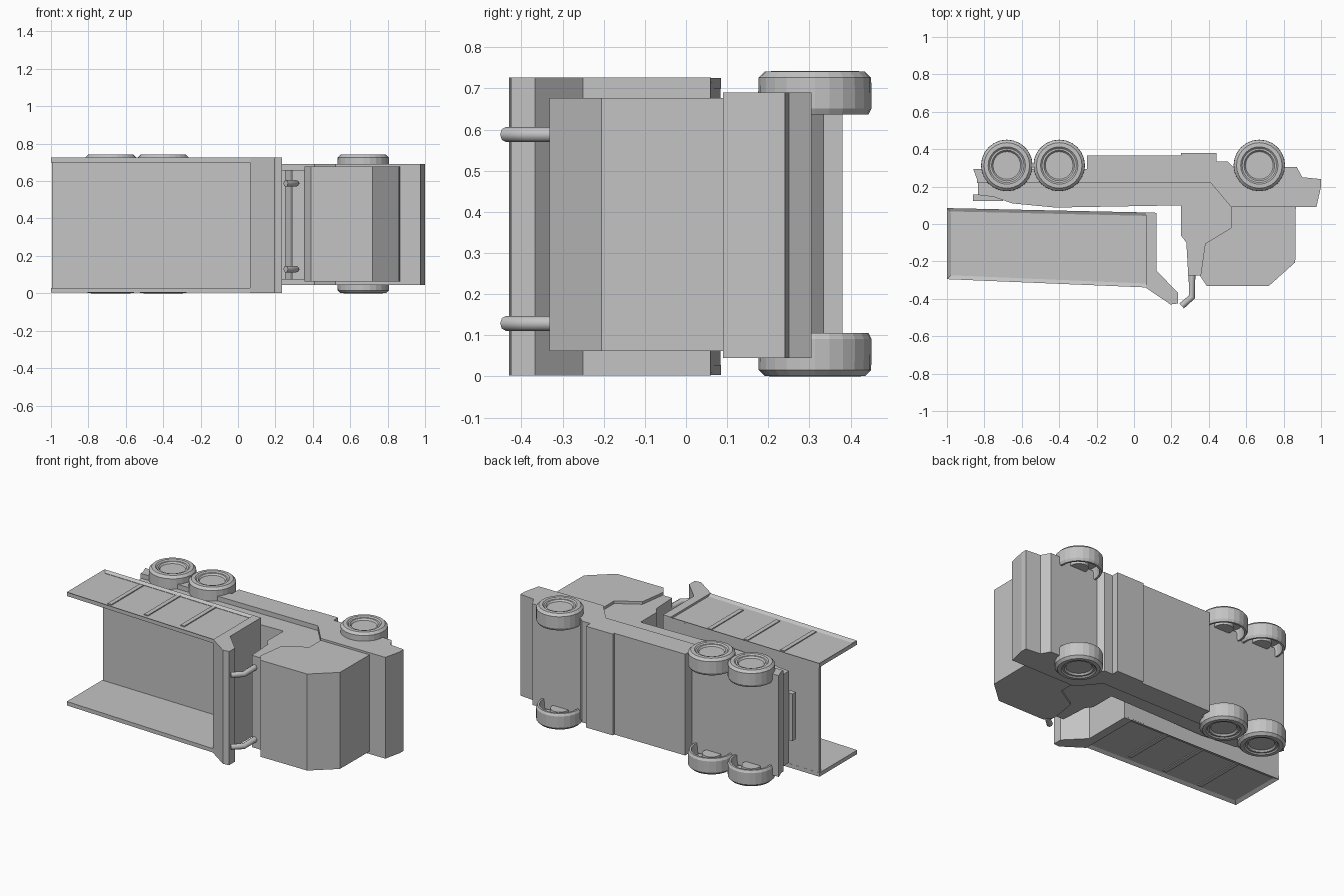
import bpy, bmesh, math
from mathutils import Vector

cube = bpy.data.objects.get("Cube")
if cube:
    bpy.data.objects.remove(cube, do_unlink=True)

grey = bpy.data.materials.new("plain grey")
grey.use_nodes = True
grey.diffuse_color = (0.55, 0.55, 0.55, 1)
grey.node_tree.nodes["Principled BSDF"].inputs["Base Color"].default_value = grey.diffuse_color


def finish(name, bm):
    bmesh.ops.recalc_face_normals(bm, faces=bm.faces)
    mesh = bpy.data.meshes.new(name)
    bm.to_mesh(mesh)
    bm.free()
    mesh.materials.append(grey)
    ob = bpy.data.objects.new(name, mesh)
    bpy.context.collection.objects.link(ob)
    return ob


def slab(name, points, low, high, recess=0):
    """Extrude an x-y side profile across the truck; recess = +1/-1 sinks a panel in that side."""
    bm = bmesh.new()
    face = bm.faces.new([bm.verts.new((x, y, low)) for x, y in points])
    new = bmesh.ops.extrude_face_region(bm, geom=[face])["geom"]
    bmesh.ops.translate(bm, vec=(0, 0, high - low),
                        verts=[v for v in new if isinstance(v, bmesh.types.BMVert)])
    bmesh.ops.recalc_face_normals(bm, faces=bm.faces)
    if recess:
        side = [f for f in bm.faces if f.normal.z * recess > 0.9]
        bmesh.ops.inset_region(bm, faces=side, thickness=0.03, depth=-0.012)
    return finish(name, bm)


def box(name, x0, x1, y0, y1, low, high):
    return slab(name, [(x0, y0), (x1, y0), (x1, y1), (x0, y1)], low, high)


def lathe(name, profile, centre, side, steps=24):
    """Spin (radius, height) points about the wheel axis."""
    bm = bmesh.new()
    verts = [bm.verts.new((r, 0, h * side)) for r, h in profile]
    edges = [bm.edges.new(pair) for pair in zip(verts, verts[1:])]
    bmesh.ops.spin(bm, geom=verts + edges, cent=(0, 0, 0), axis=(0, 0, 1),
                   angle=math.tau, steps=steps)
    bmesh.ops.remove_doubles(bm, verts=bm.verts, dist=0.0005)
    ob = finish(name, bm)
    ob.location = centre
    return ob


def pipe(name, path, radius):
    curve = bpy.data.curves.new(name, "CURVE")
    curve.dimensions = "3D"
    curve.bevel_depth = radius
    curve.bevel_resolution = 2
    curve.use_fill_caps = True
    line = curve.splines.new("POLY")
    line.points.add(len(path) - 1)
    for point, co in zip(line.points, path):
        point.co = (*co, 1)
    curve.materials.append(grey)
    ob = bpy.data.objects.new(name, curve)
    bpy.context.collection.objects.link(ob)
    return ob


# Chassis with bumper, underbody tank and rear tail
slab("chassis", [(-0.84, 0.22), (0.41, 0.22), (0.52, 0.09), (0.975, 0.09), (1, 0.2),
                 (1, 0.24), (0.9, 0.25), (0.87, 0.305), (0.53, 0.305), (0.5, 0.335),
                 (0.44, 0.335), (0.44, 0.38), (0.25, 0.38), (0.25, 0.365),
                 (-0.25, 0.365), (-0.25, 0.295), (-0.86, 0.295), (-0.84, 0.24)], 0.045, 0.69)
slab("frame", [(-0.835, 0.23), (-0.835, 0.155), (-0.75, 0.145), (-0.65, 0.11),
               (-0.42, 0.088), (0.26, 0.1), (0.26, 0.23)], 0.075, 0.66)
box("rear_hitch", -0.86, -0.7, 0.122, 0.157, 0.22, 0.52)

# Cab: narrower back section and full-width front section
slab("cab_back", [(0.25, 0.23), (0.25, -0.06), (0.28, -0.1), (0.29, -0.275),
                  (0.4, -0.275), (0.6, -0.02), (0.6, 0.1), (0.45, 0.23)], 0.075, 0.66)
slab("cab", [(0.52, 0.1), (0.52, -0.02), (0.38, -0.105), (0.355, -0.28), (0.39, -0.332),
             (0.72, -0.332), (0.862, -0.205), (0.865, 0.1)], 0.062, 0.677)

# Dump bed: floor, headboard with canopy, recessed side walls and ribs
slab("bed_floor", [(-0.995, 0.084), (0.1, 0.061), (0.1, 0.038), (-0.995, 0.061)], 0.01, 0.715)
slab("bed_headboard", [(0.065, 0.061), (0.12, 0.06), (0.12, -0.25), (0.235, -0.367),
                       (0.235, -0.425), (0.195, -0.43), (0.065, -0.342)], 0.002, 0.726)
for side, low, high in ((1, 0.7, 0.725), (-1, 0.003, 0.028)):
    label = "left" if side < 0 else "right"
    slab("bed_wall_" + label, [(-1, 0.085), (0.088, 0.061), (0.088, -0.34), (-1, -0.295)],
         low, high, side)
    for i in range(1, 4):
        x = -0.97 + i * 0.257
        box(f"bed_rib_{label}_{i}", x - 0.014, x + 0.014, -0.275, 0.05, low + 0.006, high - 0.006)

# Wheels: bevelled tyre, sunken rim, hollow inner side with a hub
tyre = [(0, 0.354), (0.074, 0.354), (0.082, 0.364), (0.092, 0.364), (0.1, 0.371), (0.122, 0.37),
        (0.137, 0.355), (0.138, 0.28), (0.13, 0.265), (0.118, 0.265), (0.112, 0.335),
        (0.06, 0.335), (0.055, 0.29), (0, 0.29)]
for name, x in (("front", 0.67), ("middle", -0.4), ("rear", -0.68)):
    for side, label in ((-1, "left"), (1, "right")):
        lathe(f"{name}_wheel_{label}", tyre, (x, 0.313, 0.371), side)

# Twin exhaust stacks with bent tips
for label, z in (("left", 0.129), ("right", 0.588)):
    pipe("exhaust_" + label, [(0.31, -0.25, z), (0.31, -0.39, z), (0.255, -0.438, z)], 0.018)
